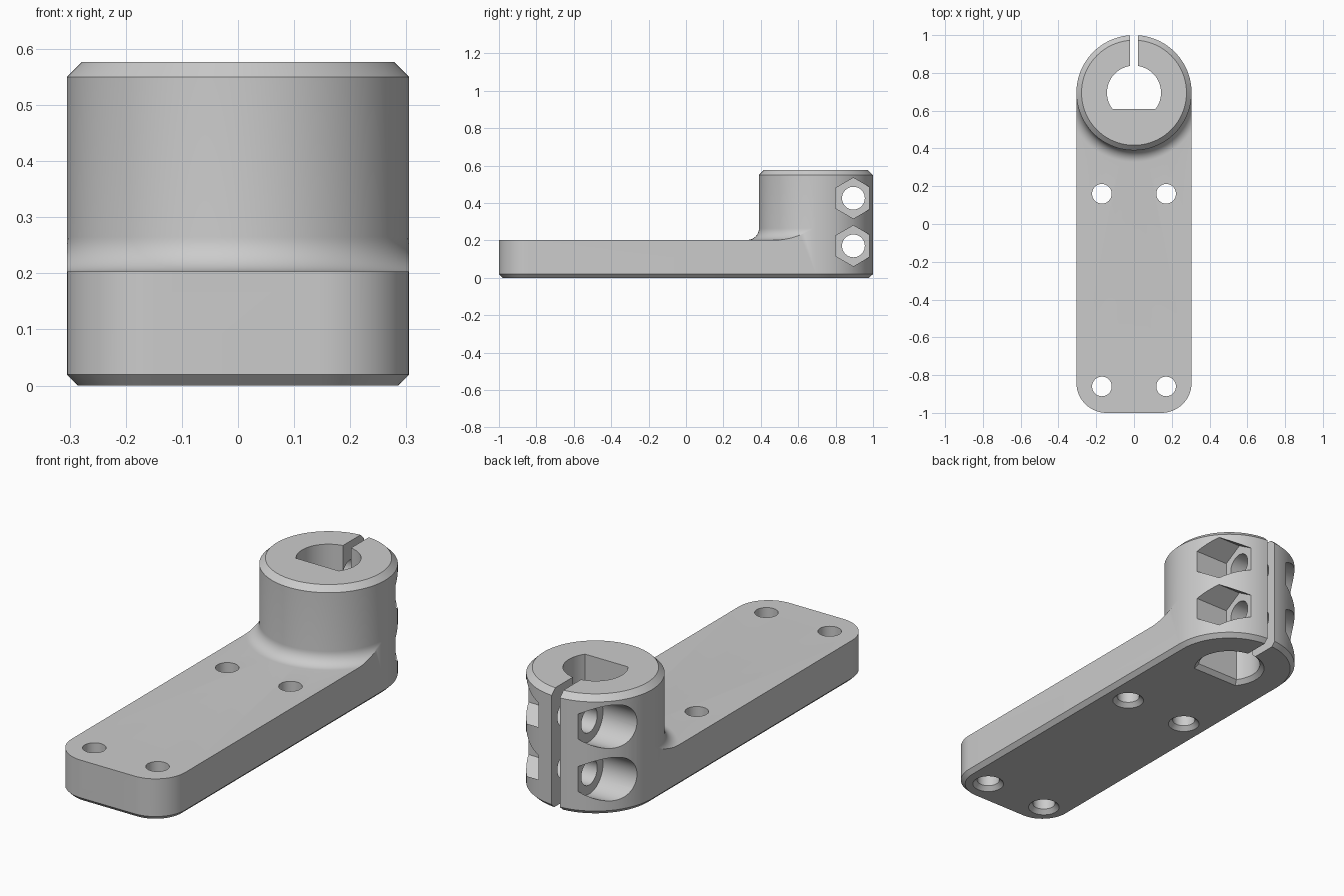
import bpy
import bmesh
from math import sin, cos, pi, asin, radians
from mathutils import Matrix, Vector

if "Cube" in bpy.data.objects:
    bpy.data.objects.remove(bpy.data.objects["Cube"])

R, BOSS_Y = 0.305, 0.695          # boss radius and centre
PLATE_H, BOSS_H = 0.203, 0.577
CORNER, FILLET = 0.16, 0.062


def arc(cx, cy, r, a0, a1, n):
    return [(cx + r * cos(a0 + (a1 - a0) * i / n),
             cy + r * sin(a0 + (a1 - a0) * i / n)) for i in range(n + 1)]


def loft(name, rings, closed=False, matrix=Matrix()):
    """Skin rings of equal length; cap both ends, or close the loop of rings."""
    bm = bmesh.new()
    rows = [[bm.verts.new(matrix @ Vector(p)) for p in ring] for ring in rings]
    n = len(rows[0])
    for a, b in zip(rows, rows[1:]):
        for i in range(n):
            j = (i + 1) % n
            bm.faces.new((a[i], a[j], b[j], b[i]))
    bm.faces.new(rows[0][::-1])
    bm.faces.new(rows[-1])
    bmesh.ops.recalc_face_normals(bm, faces=bm.faces[:])
    mesh = bpy.data.meshes.new(name)
    bm.to_mesh(mesh)
    bm.free()
    obj = bpy.data.objects.new(name, mesh)
    bpy.context.collection.objects.link(obj)
    return obj


def at(outline, z):
    return [(x, y, z) for x, y in outline]


def cut(target, cutter):
    mod = target.modifiers.new("cut", "BOOLEAN")
    mod.operation, mod.solver, mod.object = "DIFFERENCE", "EXACT", cutter
    bpy.context.view_layer.objects.active = target
    bpy.ops.object.modifier_apply(modifier=mod.name)
    bpy.data.objects.remove(cutter)


def body_outline(inset):
    c = CORNER
    return (arc(0, BOSS_Y, R - inset, 0, pi, 48)
            + arc(-R + c, -1 + c, c - inset, pi, 1.5 * pi, 14)
            + arc(R - c, -1 + c, c - inset, 1.5 * pi, 2 * pi, 14))


def bore_outline(grow):
    r, flat = 0.143 + grow, 0.085 + grow
    a = asin(flat / r)
    return arc(0, BOSS_Y, r, -a, pi + a, 48)


def round_ring(r, z, n=40):
    return at(arc(0, 0, r, 0, 2 * pi * (n - 1) / n, n - 1), z)


# Clamp arm: full-height block with chamfered bottom and top edges
body = loft("clamp_arm", [at(body_outline(0.02), 0), at(body_outline(0), 0.02),
                          at(body_outline(0), 0.55), at(body_outline(0.027), BOSS_H)])

# Relief above the plate leaves the front of the boss with its fillet and chamfer
profile = [(R - 0.05, 0.60), (R - 0.027, BOSS_H), (R, 0.55)]
profile += arc(R + FILLET, PLATE_H + FILLET, FILLET, pi, 1.5 * pi, 10)
profile += [(2.2, PLATE_H), (2.2, 0.60)]
sweep = []
for k in range(49):
    a = pi + pi * k / 48
    sweep.append([(r * cos(a), BOSS_Y + r * sin(a), z) for r, z in profile])
cut(body, loft("relief_cutter", sweep))

# D-shaped bore with a chamfered mouth underneath
cut(body, loft("bore_cutter", [at(bore_outline(0.03), -0.01), at(bore_outline(0), 0.02),
                               at(bore_outline(0), 0.7)]))

# Clamping slot through the back of the boss
slot = [(-0.022, 0.75), (0.022, 0.75), (0.022, 1.1), (-0.022, 1.1)]
cut(body, loft("slot_cutter", [at(slot, -0.1), at(slot, 0.7)]))

# Mounting holes, countersunk underneath
for x in (-0.17, 0.17):
    for y in (-0.86, 0.16):
        rings = [round_ring(0.082, -0.01), round_ring(0.052, 0.02), round_ring(0.052, 0.3)]
        cut(body, loft("mount_cutter", rings, matrix=Matrix.Translation((x, y, 0))))

# Clamp bolts: through hole, hex nut pocket on +x, round head pocket on -x
for z in (0.171, 0.426):
    m = Matrix.Translation((0, 0.895, z)) @ Matrix.Rotation(pi / 2, 4, "Y")
    for r, x0, x1, n in ((0.061, -0.5, 0.5, 40), (0.109, 0.107, 0.5, 6),
                         (0.105, -0.5, -0.107, 48)):
        cut(body, loft("bolt_cutter", [round_ring(r, x0, n), round_ring(r, x1, n)], matrix=m))

# Plain grey finish
grey = bpy.data.materials.new("light_grey")
grey.use_nodes = True
colour = (0.6, 0.6, 0.6, 1)
grey.diffuse_color = colour
grey.node_tree.nodes["Principled BSDF"].inputs["Base Color"].default_value = colour
body.data.materials.clear()
body.data.materials.append(grey)
for f in body.data.polygons:
    f.material_index = 0

bpy.ops.object.select_all(action="DESELECT")
body.select_set(True)
bpy.context.view_layer.objects.active = body
bpy.ops.object.shade_smooth_by_angle(angle=radians(30))
